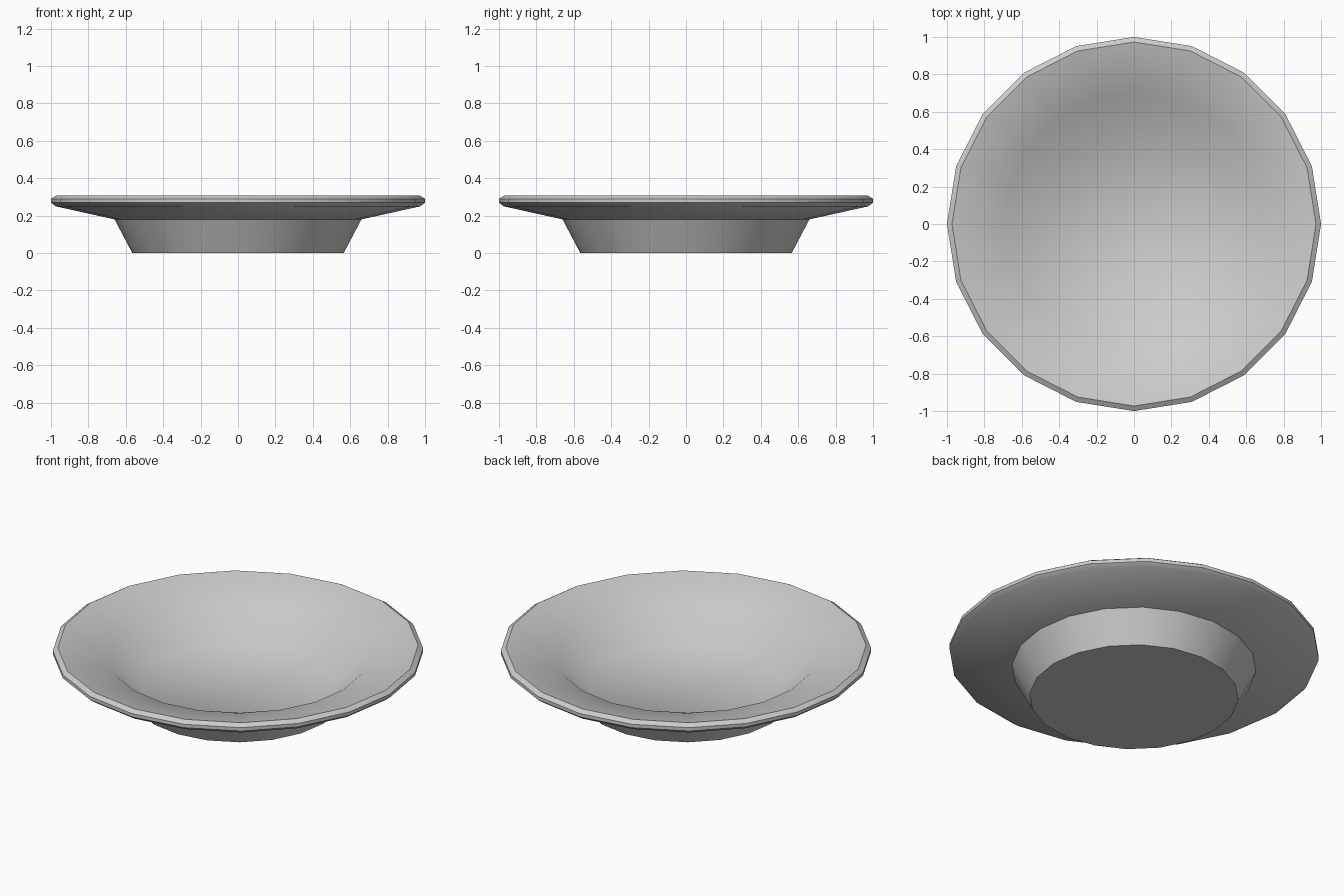
import bpy, bmesh
from math import cos, sin, pi

if "Cube" in bpy.data.objects:
    bpy.data.objects.remove(bpy.data.objects["Cube"])

SIDES = 20

# Plate cross-section (radius, height): outside from the base up, over the rim, down to the well
profile = [(0.565, 0.0), (0.66, 0.18), (0.975, 0.25), (1.0, 0.27), (1.0, 0.29),
           (0.973, 0.307), (0.695, 0.236), (0.52, 0.09)]


def lathe(name, points):
    bm = bmesh.new()
    rings = [[bm.verts.new((r * cos(2 * pi * i / SIDES), r * sin(2 * pi * i / SIDES), z))
              for i in range(SIDES)] for r, z in points]
    for a, b in zip(rings, rings[1:]):
        for i in range(SIDES):
            j = (i + 1) % SIDES
            bm.faces.new((a[i], a[j], b[j], b[i]))
    # Flat underside and well floor
    bm.faces.new(rings[0][::-1])
    bm.faces.new(rings[-1])
    bmesh.ops.recalc_face_normals(bm, faces=bm.faces)
    mesh = bpy.data.meshes.new(name)
    bm.to_mesh(mesh)
    bm.free()
    obj = bpy.data.objects.new(name, mesh)
    bpy.context.collection.objects.link(obj)
    return obj


# Soup plate
plate = lathe("plate", profile)
bpy.context.view_layer.objects.active = plate
plate.select_set(True)
bpy.ops.object.shade_smooth_by_angle(angle=42 * pi / 180)
